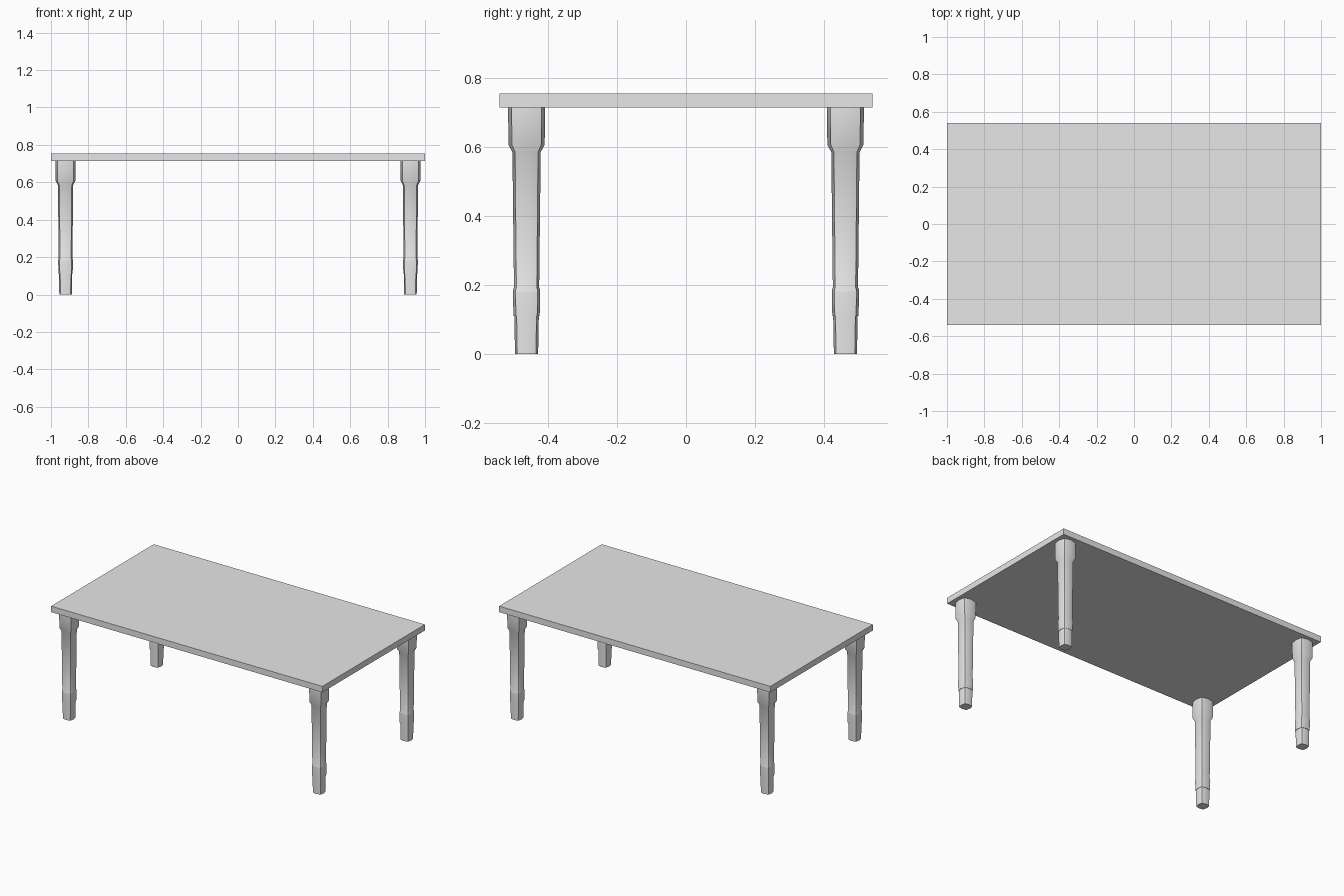
import bpy
import bmesh
import math

cube = bpy.data.objects.get("Cube")
if cube:
    bpy.data.objects.remove(cube, do_unlink=True)

GREY = (0.8, 0.8, 0.8, 1.0)
mat = bpy.data.materials.new("light grey")
mat.use_nodes = True
mat.diffuse_color = GREY
mat.node_tree.nodes["Principled BSDF"].inputs["Base Color"].default_value = GREY


def make_object(name, bm, location):
    bmesh.ops.recalc_face_normals(bm, faces=bm.faces)
    mesh = bpy.data.meshes.new(name)
    bm.to_mesh(mesh)
    bm.free()
    mesh.materials.append(mat)
    obj = bpy.data.objects.new(name, mesh)
    obj.location = location
    bpy.context.collection.objects.link(obj)
    return obj


# Table top: a plain slab
bm = bmesh.new()
bmesh.ops.create_cube(bm, size=1)
bmesh.ops.scale(bm, vec=(2.0, 1.08, 0.04), verts=bm.verts)
make_object("table_top", bm, (0, 0, 0.735))

# Leg profile: (height, half width), from foot to shoulder block
PROFILE = [(0, 0.0335), (0.11, 0.0355), (0.11, 0.038), (0.178, 0.0395),
           (0.186, 0.039), (0.193, 0.0365), (0.585, 0.041),
           (0.607, 0.0525), (0.715, 0.0535)]
CORNER = 0.81  # corner position relative to the middle of each bowed side


def leg_ring(bm, z, half):
    """Square section with slightly bowed sides."""
    ring = []
    for i in range(8):
        a = i * math.pi / 4
        r = half * (CORNER * math.sqrt(2) if i % 2 else 1)
        ring.append(bm.verts.new((r * math.cos(a), r * math.sin(a), z)))
    return ring


def make_leg(name, x, y):
    bm = bmesh.new()
    rings = [leg_ring(bm, z, half) for z, half in PROFILE]
    for low, high in zip(rings, rings[1:]):
        for i in range(8):
            j = (i + 1) % 8
            bm.faces.new((low[i], low[j], high[j], high[i]))
    bm.faces.new(rings[0])
    bm.faces.new(rings[-1])
    leg = make_object(name, bm, (x, y, 0))
    bpy.ops.object.select_all(action='DESELECT')
    leg.select_set(True)
    bpy.context.view_layer.objects.active = leg
    bpy.ops.object.shade_smooth_by_angle(angle=math.radians(45))


# Four legs, one near each corner
for side, sx in (("left", 1), ("right", -1)):
    for end, sy in (("front", -1), ("back", 1)):
        make_leg(f"{end}_{side}_leg", sx * 0.922, sy * 0.462)
